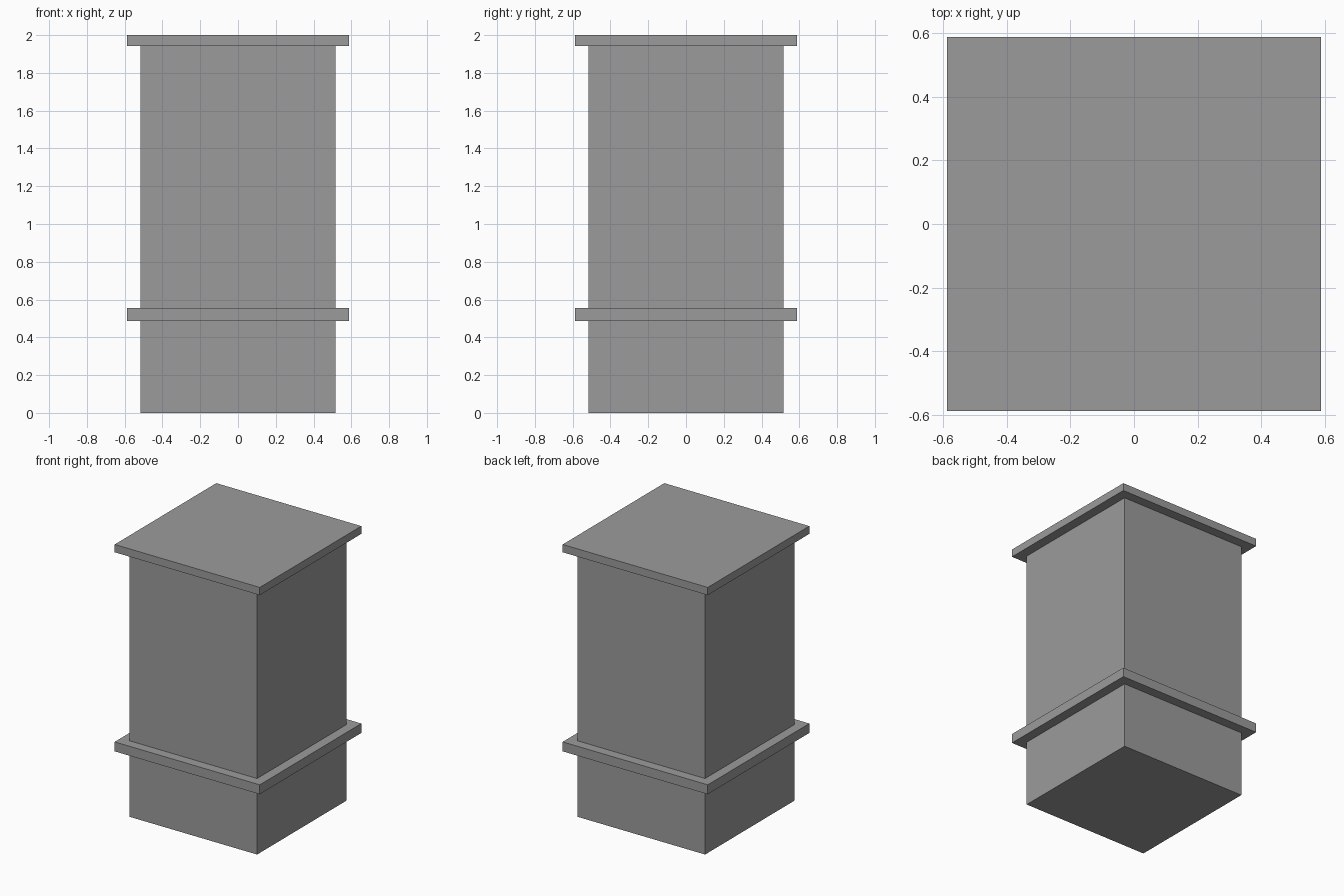
import bpy

cube = bpy.data.objects.get("Cube")
if cube:
    bpy.data.objects.remove(cube, do_unlink=True)

# Single flat grey
stone = bpy.data.materials.new("stone_grey")
stone.use_nodes = True
grey = (0.33, 0.33, 0.33, 1)
stone.diffuse_color = grey
stone.node_tree.nodes["Principled BSDF"].inputs["Base Color"].default_value = grey


def square_block(name, width, bottom, top):
    """Square block centred on the vertical axis, between two heights."""
    bpy.ops.mesh.primitive_cube_add(size=1, location=(0, 0, (bottom + top) / 2))
    block = bpy.context.object
    block.name = name
    block.scale = (width, width, top - bottom)
    bpy.ops.object.transform_apply(location=False, rotation=False, scale=True)
    block.data.materials.append(stone)
    return block


BODY_WIDTH = 1.032
SLAB_WIDTH = 1.174

# Pillar: base, projecting ledge, shaft and cap slab
square_block("base", BODY_WIDTH, 0, 0.487)
square_block("ledge", SLAB_WIDTH, 0.487, 0.556)
square_block("shaft", BODY_WIDTH, 0.556, 1.943)
square_block("cap", SLAB_WIDTH, 1.943, 2)
